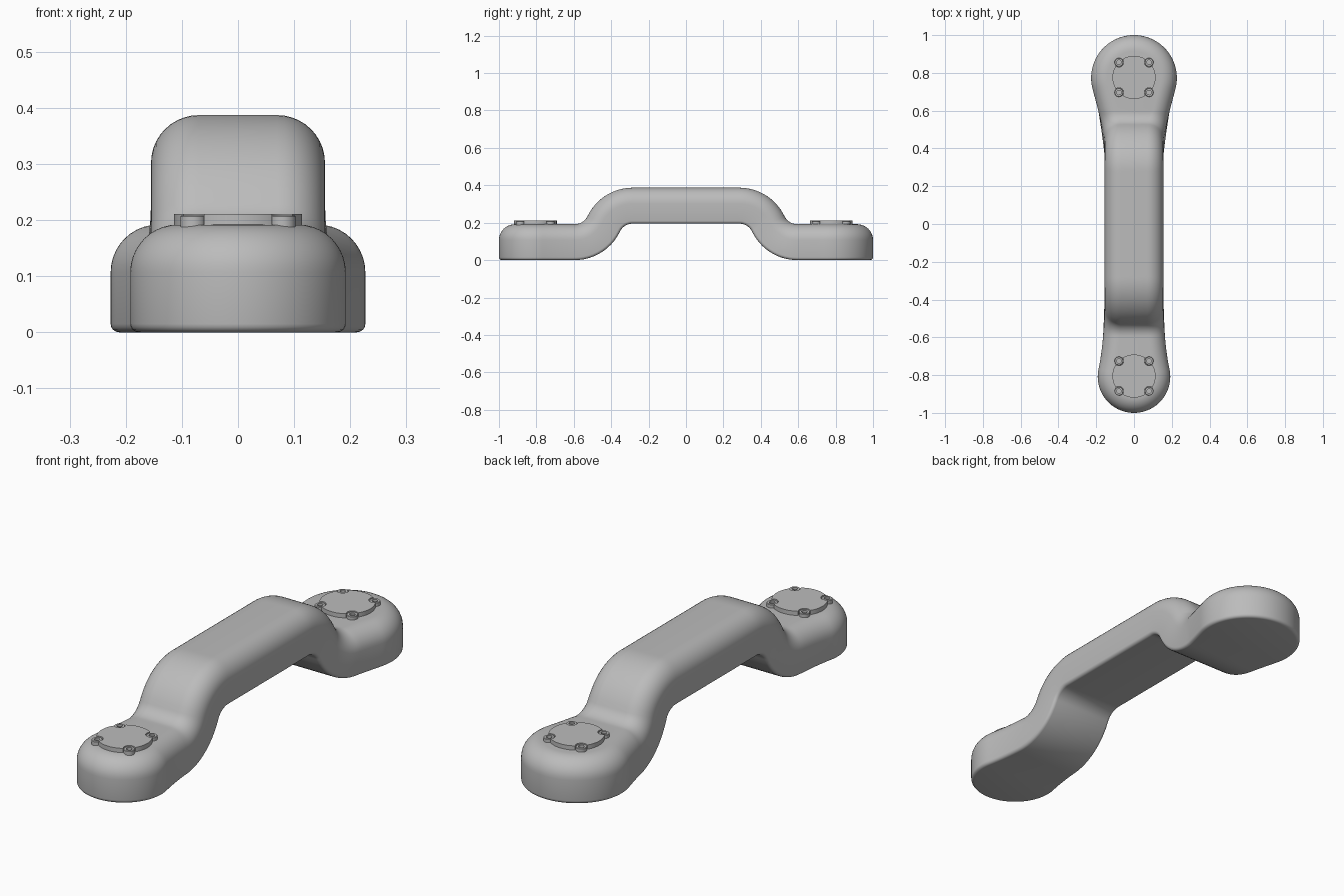
import bpy, bmesh
from math import sin, cos, pi, atan, sqrt, radians
from mathutils import Vector
from mathutils.geometry import interpolate_bezier

cube = bpy.data.objects.get("Cube")
if cube:
    bpy.data.objects.remove(cube, do_unlink=True)

grey = bpy.data.materials.new("satin_grey")
grey.use_nodes = True
colour = (0.5, 0.5, 0.5, 1)
grey.diffuse_color = colour
grey.node_tree.nodes["Principled BSDF"].inputs["Base Color"].default_value = colour

THICK, RISE = 0.192, 0.195
FLAT, RUN = 0.285, 0.31                  # half length of the grip, run of each bend
TURN = 2 * atan(RISE / RUN)
BEND_R = RUN / 2 / sin(TURN)
ARC = BEND_R * TURN
FOOT = FLAT + 2 * ARC                    # path length where a foot starts
HALF = 0.155                             # half width of the grip
PADS = {"front": (-1, 0.808, 0.192, 12), "back": (1, 0.773, 0.227, 15)}


def finish(name, bm):
    bmesh.ops.recalc_face_normals(bm, faces=bm.faces)
    mesh = bpy.data.meshes.new(name)
    bm.to_mesh(mesh)
    bm.free()
    mesh.materials.append(grey)
    obj = bpy.data.objects.new(name, mesh)
    bpy.context.collection.objects.link(obj)
    bpy.ops.object.select_all(action='DESELECT')
    obj.select_set(True)
    bpy.context.view_layer.objects.active = obj
    bpy.ops.object.shade_smooth_by_angle(angle=radians(35))
    return obj


def along_path(x, s, h):
    """Place a point of the flat plan on the double-bent bar."""
    a, side = abs(s), 1 if s >= 0 else -1
    phi = 0
    if a <= FLAT:
        y, z = a, RISE
    elif a <= FLAT + ARC:
        phi = (a - FLAT) / BEND_R
        y, z = FLAT + BEND_R * sin(phi), RISE - BEND_R * (1 - cos(phi))
    elif a <= FOOT:
        phi = (FOOT - a) / BEND_R
        y, z = FLAT + RUN - BEND_R * sin(phi), BEND_R * (1 - cos(phi))
    else:
        y, z = FLAT + RUN + a - FOOT, 0
    k = h - THICK / 2
    return (x, side * (y + k * sin(phi)), z + THICK / 2 + k * cos(phi))


def half_end(yc, r, lean):
    """Plan edge from the tip of a foot to where the grip becomes straight."""
    c = yc + FOOT - FLAT - RUN
    a = radians(lean)
    pts = [Vector((r * sin(t), c + r * cos(t)))
           for t in ((pi / 2 + a) * i / 32 for i in range(33))]
    start = pts[-1]
    handle = start + Vector((-sin(a), -cos(a))) * 0.13
    curve = interpolate_bezier(start, handle, Vector((HALF, 0.56)), Vector((HALF, 0.43)), 25)
    return pts + [Vector(p[:2]) for p in curve[1:]]


# Handle body: plan outline, rounded rim, then bent along the path
back = half_end(*PADS["back"][1:])
front = [Vector((p.x, -p.y)) for p in half_end(*PADS["front"][1:])]
straight = [Vector((HALF, 0.43 - 0.86 * i / 80)) for i in range(1, 80)]
right = back + straight + front[::-1]
n = len(right)
outline = right + [Vector((-p.x, p.y)) for p in right[-2:0:-1]]
count = len(outline)
inward = []
for i in range(count):
    t = (outline[(i + 1) % count] - outline[i - 1]).normalized()
    inward.append(Vector((t.y, -t.x)))

BIG, SMALL = 0.085, 0.015
rim = [(SMALL * (1 - sin(t)), SMALL * (1 - cos(t))) for t in (pi / 2 * i / 4 for i in range(5))]
rim += [(BIG * (1 - cos(t)), THICK - BIG * (1 - sin(t))) for t in (pi / 2 * i / 10 for i in range(11))]

bm = bmesh.new()
rings = []
for inset, h in rim:
    ring = []
    for p, q in zip(outline, inward):
        v = p + q * inset
        ring.append(bm.verts.new(along_path(v.x, v.y, h)))
    rings.append(ring)
for lo, hi in zip(rings, rings[1:]):
    for i in range(count):
        j = (i + 1) % count
        bm.faces.new((lo[i], lo[j], hi[j], hi[i]))
for ring in (rings[0], rings[-1]):
    for i in range(n - 1):
        corners = [ring[i], ring[i + 1], ring[(count - i - 1) % count], ring[(count - i) % count]]
        bm.faces.new(list(dict.fromkeys(corners)))
finish("handle_body", bm)

# Round covers with a notch for each screw, and socket screws
COVER_R, SCREW_AT, NOTCH = 0.114, 0.113, 0.025


def cover(name, yc):
    bm = bmesh.new()
    loop = []
    for i in range(192):
        a = 2 * pi * i / 192
        off = (a % (pi / 2)) - pi / 4
        r = COVER_R
        gap = NOTCH ** 2 - (SCREW_AT * sin(off)) ** 2
        if gap > 0:
            r = min(r, SCREW_AT * cos(off) - sqrt(gap))
        loop.append(bm.verts.new((r * cos(a), yc + r * sin(a), THICK - 0.005)))
    face = bm.faces.new(loop)
    top = bmesh.ops.extrude_face_region(bm, geom=[face])["geom"]
    bmesh.ops.translate(bm, vec=(0, 0, 0.024), verts=[v for v in top if isinstance(v, bmesh.types.BMVert)])
    finish(name, bm)


def screw(name, x, y):
    bm = bmesh.new()
    z = THICK + 0.016
    profile = [(0.023, THICK - 0.005), (0.023, z - 0.002), (0.021, z), (0.012, z), (0.012, z - 0.01)]
    rows = [[bm.verts.new((x + r * cos(2 * pi * i / 24), y + r * sin(2 * pi * i / 24), h))
             for i in range(24)] for r, h in profile]
    for lo, hi in zip(rows, rows[1:]):
        for i in range(24):
            bm.faces.new((lo[i - 1], lo[i], hi[i], hi[i - 1]))
    bm.faces.new(rows[0])
    bm.faces.new(rows[-1])
    finish(name, bm)


for end, (side, yc, r, lean) in PADS.items():
    yc = side * (yc + 0.003 if side > 0 else yc - 0.003)
    cover(end + "_cover", yc)
    d = SCREW_AT / sqrt(2)
    for lr, sx in (("left", 1), ("right", -1)):
        for place, sy in (("outer", side), ("inner", -side)):
            screw(f"{end}_{lr}_{place}_screw", sx * d, yc + sy * d)
